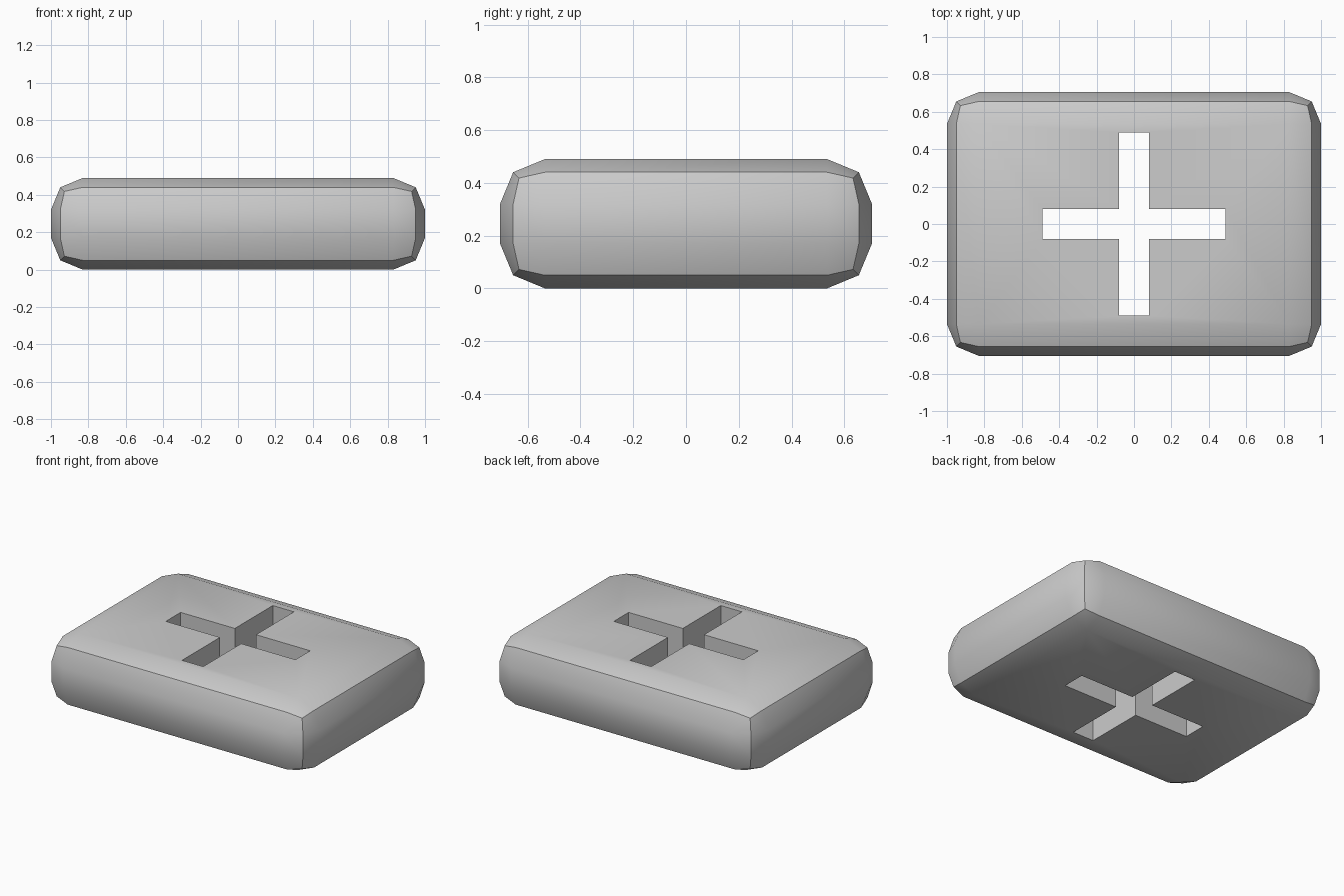
import bpy, bmesh
from mathutils import Matrix, Vector

if "Cube" in bpy.data.objects:
    bpy.data.objects.remove(bpy.data.objects["Cube"])

SIZE = Vector((2.0, 1.41, 0.49))
BEVEL = 0.17
ARM, HALF_W = 0.49, 0.08


def add_object(name, bm):
    mesh = bpy.data.meshes.new(name)
    bm.to_mesh(mesh)
    bm.free()
    obj = bpy.data.objects.new(name, mesh)
    bpy.context.collection.objects.link(obj)
    return obj


# Rounded block: box with a two-segment bevel on every edge
bm = bmesh.new()
bmesh.ops.create_cube(bm, size=1, matrix=Matrix.Translation((0, 0, SIZE.z / 2)) @ Matrix.Diagonal((*SIZE, 1)))
bmesh.ops.bevel(bm, geom=bm.edges[:], offset=BEVEL, segments=2, profile=0.5, affect='EDGES')
block = add_object("rounded_block", bm)

# Cross-shaped cutter: plus outline extruded through the block
bm = bmesh.new()
a, w = ARM, HALF_W
quarter = [Vector((a, -w, -0.2)), Vector((a, w, -0.2)), Vector((w, w, -0.2))]
outline = [Matrix.Rotation(i * 1.5707963, 3, 'Z') @ p for i in range(4) for p in quarter]
face = bm.faces.new([bm.verts.new(p) for p in outline])
top = bmesh.ops.extrude_face_region(bm, geom=[face])["geom"]
bmesh.ops.translate(bm, verts=[v for v in top if isinstance(v, bmesh.types.BMVert)], vec=(0, 0, 0.9))
bmesh.ops.recalc_face_normals(bm, faces=bm.faces[:])
cutter = add_object("cross_cutter", bm)
cutter.hide_render = True

# Cut the hole, then smooth the shallow bevel edges only
cut = block.modifiers.new("cross_hole", 'BOOLEAN')
cut.operation = 'DIFFERENCE'
cut.solver = 'EXACT'
cut.object = cutter
bpy.context.view_layer.objects.active = block
block.select_set(True)
bpy.ops.object.modifier_apply(modifier=cut.name)
bpy.data.objects.remove(cutter)
bpy.ops.object.shade_smooth_by_angle(angle=0.5236)
